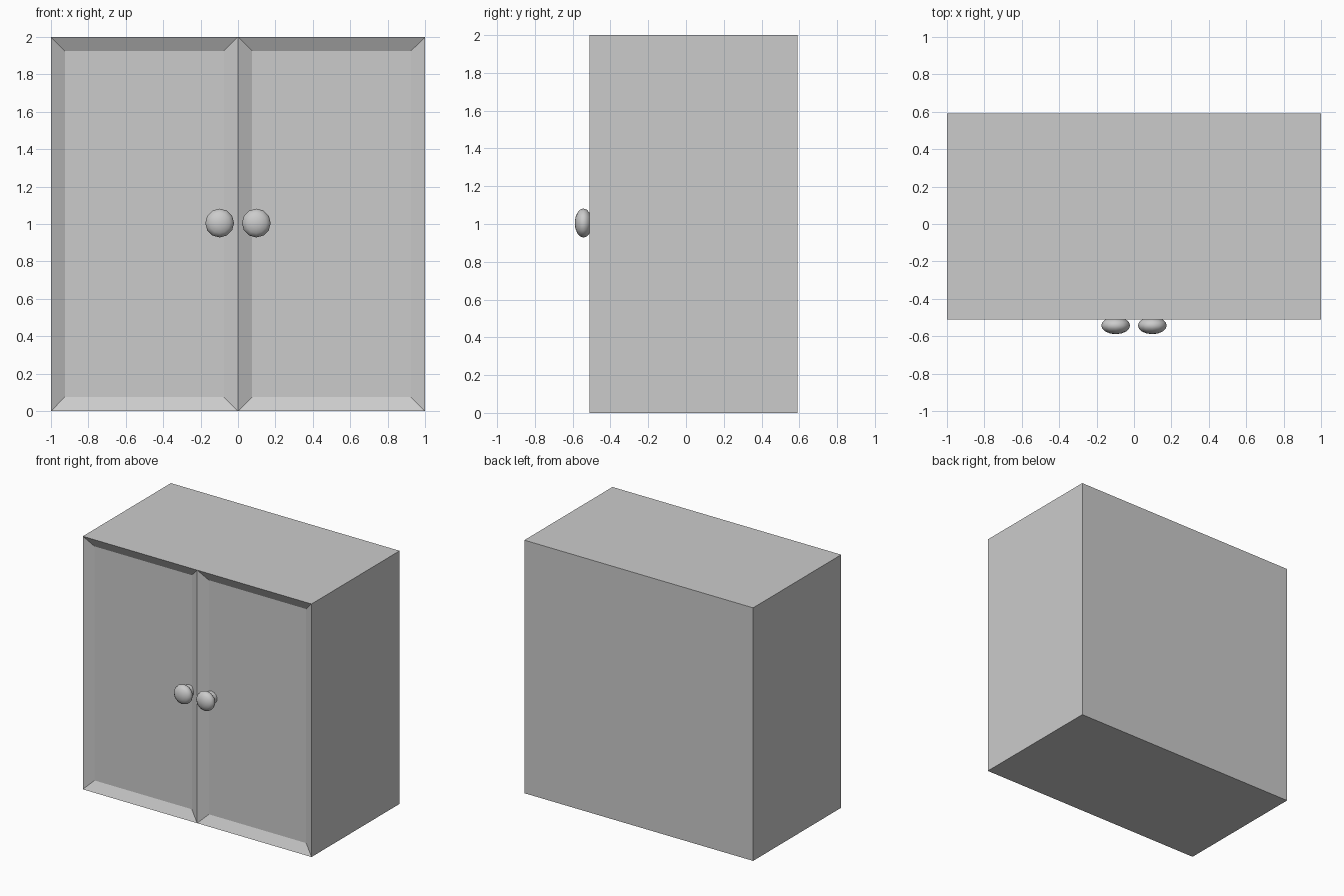
import bpy, bmesh, math
from mathutils import Matrix

if "Cube" in bpy.data.objects:
    bpy.data.objects.remove(bpy.data.objects["Cube"])

FRONT, BACK = -0.51, 0.59
RECESS = 0.04


def make_object(name, bm):
    bmesh.ops.recalc_face_normals(bm, faces=bm.faces)
    mesh = bpy.data.meshes.new(name)
    bm.to_mesh(mesh)
    bm.free()
    obj = bpy.data.objects.new(name, mesh)
    bpy.context.collection.objects.link(obj)
    return obj


# Cabinet body: box split down the middle, each front half inset as a door panel
bm = bmesh.new()
bmesh.ops.create_cube(bm, size=1, matrix=Matrix.Translation((0, (FRONT + BACK) / 2, 1))
                      @ Matrix.Diagonal((2, BACK - FRONT, 2, 1)))
front = [f for f in bm.faces if f.normal.y < -0.9]
geom = front + list(front[0].edges) + list(front[0].verts)
bmesh.ops.bisect_plane(bm, geom=geom, plane_co=(0, 0, 0), plane_no=(1, 0, 0))
bm.normal_update()
doors = [f for f in bm.faces if f.normal.y < -0.9]
bmesh.ops.inset_individual(bm, faces=doors, thickness=0.075, depth=-RECESS,
                           use_even_offset=True)
make_object("cabinet", bm)


# Door knobs: flattened low-poly ball on a short stem
def knob(name, x):
    turn = Matrix.Rotation(math.radians(90), 4, 'X')
    bm = bmesh.new()
    bmesh.ops.create_uvsphere(bm, u_segments=12, v_segments=8, radius=1,
                              matrix=Matrix.Translation((x, -0.543, 1.005))
                              @ Matrix.Diagonal((0.077, 0.046, 0.077, 1)) @ turn)
    bmesh.ops.create_cone(bm, cap_ends=True, segments=12, radius1=0.05, radius2=0.045,
                          depth=0.06, matrix=Matrix.Translation((x, -0.495, 1.005)) @ turn)
    obj = make_object(name, bm)
    bpy.ops.object.select_all(action='DESELECT')
    obj.select_set(True)
    bpy.context.view_layer.objects.active = obj
    bpy.ops.object.shade_smooth_by_angle(angle=math.radians(50))


for side, x in (("left", -0.098), ("right", 0.098)):
    knob(side + "_knob", x)
